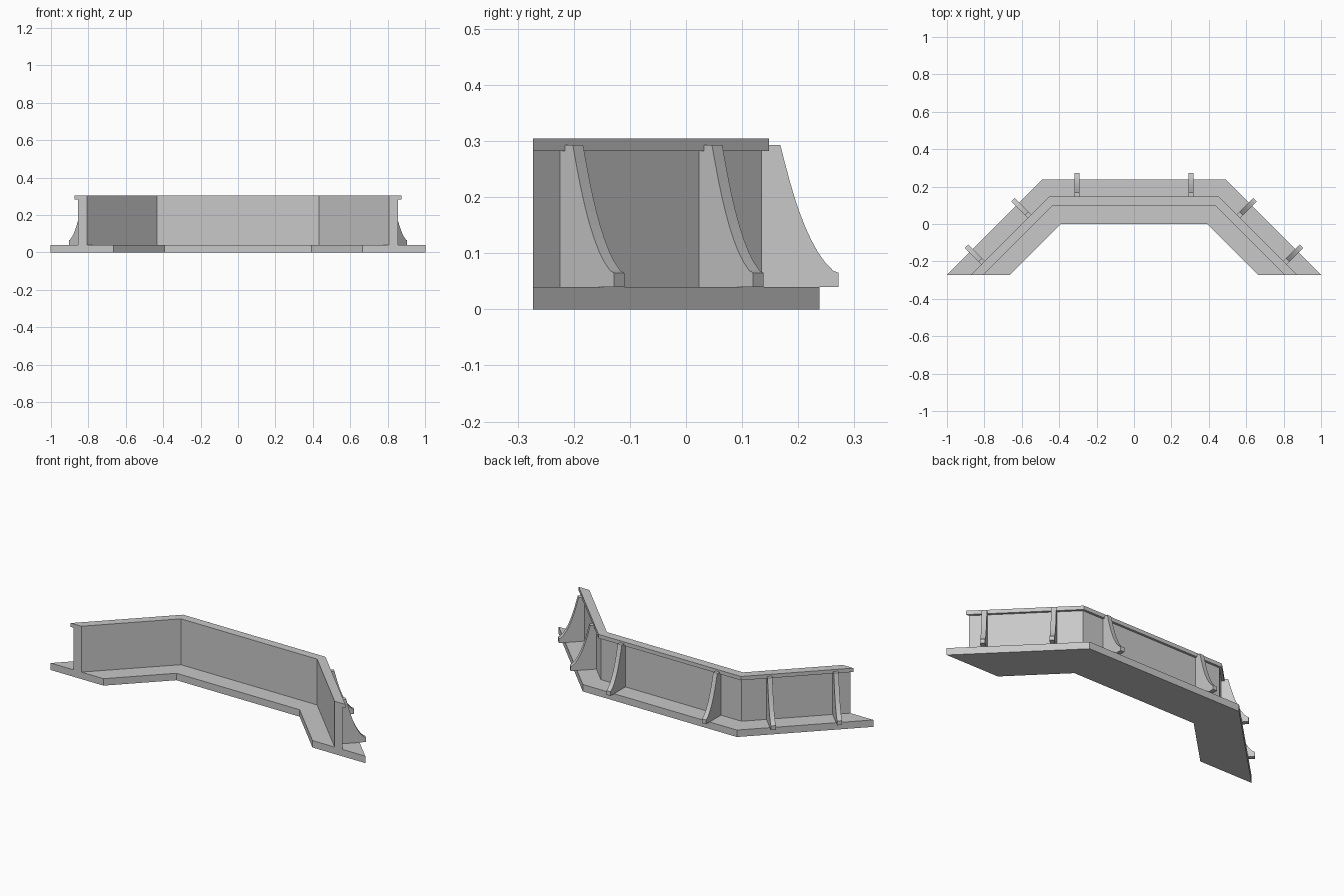
import bpy, bmesh, math
from mathutils import Matrix

if "Cube" in bpy.data.objects:
    bpy.data.objects.remove(bpy.data.objects["Cube"])

grey = bpy.data.materials.new("concrete_grey")
grey.diffuse_color = (0.58, 0.58, 0.58, 1)
grey.use_nodes = True
grey.node_tree.nodes["Principled BSDF"].inputs["Base Color"].default_value = grey.diffuse_color

END_Y = -0.273                      # the angled wings are cut off square here
TAN = math.tan(math.radians(22.5))  # mitre slope at each bend


def prism(name, outline, shift, matrix=Matrix()):
    """Extrude a flat outline by a vector into a closed solid."""
    bm = bmesh.new()
    face = bm.faces.new([bm.verts.new(p) for p in outline])
    new = bmesh.ops.extrude_face_region(bm, geom=[face])["geom"]
    bmesh.ops.translate(bm, vec=shift,
                        verts=[v for v in new if isinstance(v, bmesh.types.BMVert)])
    bmesh.ops.transform(bm, matrix=matrix, verts=bm.verts)
    bmesh.ops.recalc_face_normals(bm, faces=bm.faces)
    mesh = bpy.data.meshes.new(name)
    bm.to_mesh(mesh)
    bm.free()
    mesh.materials.append(grey)
    obj = bpy.data.objects.new(name, mesh)
    bpy.context.collection.objects.link(obj)
    return obj


def band(name, y_in, y_out, z0, z1):
    """Three-sided strip between two parallel offset lines."""
    def line(y):
        x = 0.392 + TAN * y
        end = x + y - END_Y
        return [(-end, END_Y, z0), (-x, y, z0), (x, y, z0), (end, END_Y, z0)]
    return prism(name, line(y_in) + line(y_out)[::-1], (0, 0, z1 - z0))


# Footing, wall and top lip
band("base_slab", 0.0, 0.238, 0.0, 0.04)
band("wall", 0.1, 0.135, 0.04, 0.282)
band("top_lip", 0.1, 0.148, 0.282, 0.304)

# Curved buttress: u runs outward from the back of the wall
PROFILE = [(0, 0.04), (0.137, 0.04), (0.137, 0.065), (0.127, 0.069), (0.112, 0.085),
           (0.100, 0.102), (0.088, 0.124), (0.077, 0.148), (0.067, 0.174),
           (0.058, 0.201), (0.050, 0.228), (0.041, 0.262), (0.033, 0.293), (0, 0.293)]
T = 0.026


def buttress(name, x, y, angle):
    outline = [(-T / 2, u, z) for u, z in PROFILE]
    m = Matrix.Translation((x, y, 0)) @ Matrix.Rotation(math.radians(angle), 4, "Z")
    prism(name, outline, (T, 0, 0), m)


for side, s in (("left", -1), ("right", 1)):
    buttress(f"back_buttress_{side}", s * 0.304, 0.135, 0)
    buttress(f"wing_inner_buttress_{side}", s * 0.55, 0.032, -45 * s)
    buttress(f"wing_outer_buttress_{side}", s * 0.798, -0.216, -45 * s)
